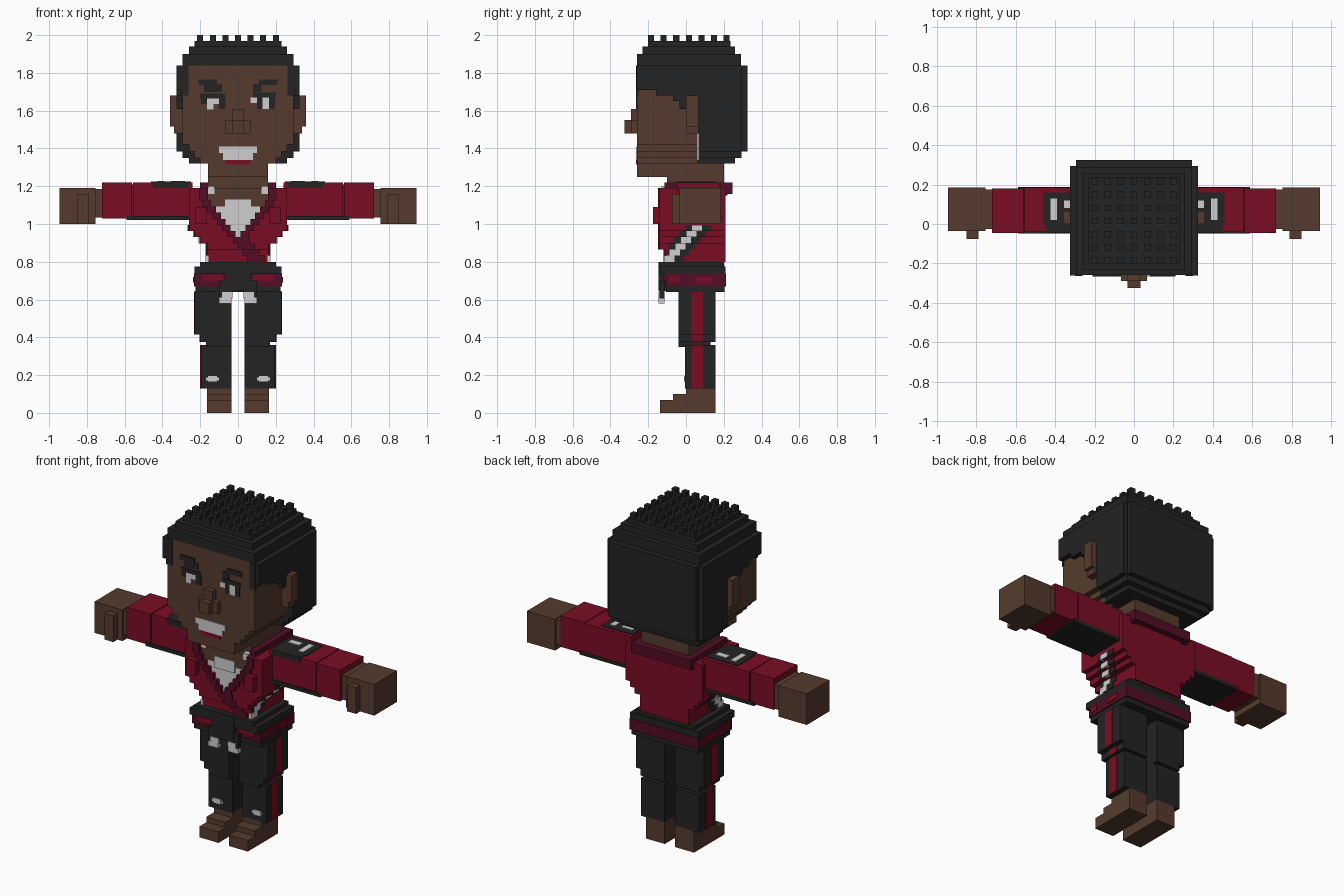
import bpy, bmesh

def material(name, rgb):
    m = bpy.data.materials.new(name)
    m.diffuse_color = (*rgb, 1)
    return m

SKIN = material("brown skin", (0.092, 0.044, 0.026))
BLACK = material("soft black", (0.017, 0.017, 0.017))
RED = material("crimson cloth", (0.195, 0.004, 0.017))
MAROON = material("dark maroon", (0.085, 0.004, 0.017))
WHITE = material("off white", (0.62, 0.62, 0.62))

def part(name, mat, boxes, mirror=False):
    """One mesh from boxes (x0, x1, y0, y1, z0, z1), optionally mirrored in x."""
    bm = bmesh.new()
    if mirror:
        boxes = list(boxes) + [(-b[1], -b[0], *b[2:]) for b in boxes]
    for x0, x1, y0, y1, z0, z1 in boxes:
        vs = bmesh.ops.create_cube(bm, size=1)["verts"]
        for v in vs:
            v.co.x = x1 if v.co.x > 0 else x0
            v.co.y = y1 if v.co.y > 0 else y0
            v.co.z = z1 if v.co.z > 0 else z0
    me = bpy.data.meshes.new(name)
    bm.to_mesh(me)
    bm.free()
    me.materials.append(mat)
    ob = bpy.data.objects.new(name, me)
    bpy.context.collection.objects.link(ob)
    return ob

# Head: skull with stepped jaw, neck, nose and ears
part("head", SKIN, [
    (-.295, .295, -.26, .06, 1.42, 1.84),
    (-.26, .26, -.26, .06, 1.385, 1.42),
    (-.23, .23, -.26, .06, 1.35, 1.385),
    (-.20, .20, -.26, .06, 1.32, 1.35),
    (-.16, .16, -.26, -.06, 1.25, 1.32)])
part("neck", SKIN, [(-.16, .16, -.10, .20, 1.10, 1.34)])
part("nose", SKIN, [(-.065, .065, -.29, -.25, 1.48, 1.55),
                    (-.032, .032, -.325, -.25, 1.48, 1.55),
                    (-.032, .032, -.29, -.25, 1.55, 1.61)])
part("ears", SKIN, [(.28, .36, 0, .065, 1.515, 1.68),
                    (.28, .34, 0, .065, 1.48, 1.515)], True)

# Hair: crown steps, back block, side panels with a stepped hairline
part("hair_crown", BLACK, [
    (-.325, .325, -.23, .29, 1.71, 1.84),
    (-.295, .295, -.26, .29, 1.84, 1.90),
    (-.26, .26, -.23, .26, 1.90, 1.94),
    (-.23, .23, -.20, .235, 1.94, 1.97)])
part("hair_back", BLACK, [
    (-.325, .325, .065, .295, 1.385, 1.84),
    (-.295, .295, .065, .325, 1.385, 1.84),
    (-.295, .295, .065, .295, 1.35, 1.385),
    (-.26, .26, .065, .26, 1.32, 1.35)])
part("hair_sides", BLACK, [
    (.29, .325, -.262, -.16, 1.71, 1.84),
    (.29, .325, -.16, .07, 1.68, 1.84),
    (.29, .325, -.07, .07, 1.65, 1.68),
    (.29, .325, -.035, 0, 1.61, 1.65),
    (.262, .30, -.264, -.25, 1.68, 1.84)], True)
part("hair_studs", BLACK, [
    (cx - .016, cx + .016, cy - .001, cy + .031, 1.96, 2.0)
    for cx in [i * .0667 for i in range(-3, 4)]
    for cy in [j * .0667 for j in range(-3, 4)]])

# Face details as thin plates
F0, F1 = -.266, -.258
part("eyebrows", BLACK, [
    (-.21, -.11, F0, F1, 1.735, 1.765), (-.13, -.085, F0, F1, 1.70, 1.74),
    (-.18, -.13, F0, F1, 1.70, 1.735),
    (.11, .21, F0, F1, 1.735, 1.765), (.08, .125, F0, F1, 1.70, 1.74)])
part("eye_lines", BLACK, [
    (-.20, -.07, F0, F1, 1.665, 1.69), (-.195, -.165, F0, F1, 1.635, 1.67),
    (-.10, -.065, F0, F1, 1.61, 1.67), (.08, .20, F0, F1, 1.67, 1.695),
    (.10, .13, F0, F1, 1.61, 1.67), (.165, .195, F0, F1, 1.61, 1.67)])
part("eye_whites", WHITE, [
    (-.165, -.10, F0, F1, 1.635, 1.665), (-.165, -.13, F0, F1, 1.605, 1.635),
    (.065, .10, F0, F1, 1.64, 1.67), (.13, .165, F0, F1, 1.61, 1.67)])
part("teeth", WHITE, [(-.10, .10, F0, F1, 1.375, 1.41),
                      (-.08, .08, F0, F1, 1.34, 1.375)])
part("lower_lip", RED, [(-.065, .065, F0, F1, 1.315, 1.34)])

# Torso rows: jacket, crossing lapels, shirt and striped flanks
STEP = .0325
jacket, lapels, shirt, chest, flank, stripe = [], [], [], [], [], []
for i in range(12):
    z0 = .80 + i * STEP
    z1, z = z0 + STEP, z0 + STEP / 2
    outer = .165 if z < .90 else .20 if z < .935 else .23 if z < .97 else .26
    front = -.11 if z < .85 else -.14
    gap = min(.16, max(0, (z - .93) * .8))
    jacket.append((-outer, outer, -.08, .21, z0, z1))
    if gap > 0:
        for s in (-1, 1):
            a, b = sorted((s * gap, s * outer))
            jacket.append((a, b, front, -.07, z0, z1))
            a, b = sorted((s * gap, s * (gap + .045)))
            lapels.append((a, b, front - .008, -.07, z0, z1))
        (shirt if z < 1.10 else chest).append((-gap, gap, -.125, -.07, z0, z1))
    else:
        jacket.append((-outer, outer, front, -.07, z0, z1))
        c = (.93 - z) * .8
        lapels.append((c - .04, c + .05, front - .008, -.07, z0, z1))
    if z < 1.0:
        y = -.06 + (z - .85) * .9
        flank.append((outer - .01, outer + .004, max(y - .06, -.10), y + .08, z0, z1))
        stripe.append((outer - .01, outer + .008, y - .025, y + .03, z0, z1))
part("jacket", RED, jacket)
part("lapels", MAROON, lapels)
part("shirt", WHITE, shirt + [(-.07, .07, -.132, -.10, 1.06, 1.13)])
part("chest_skin", SKIN, chest)
part("flank_panels", BLACK, flank, True)
part("flank_stripes", WHITE, stripe, True)
part("chest_folds", RED, [(.165, .225, -.175, -.13, 1.0, 1.09)], True)
part("collar", MAROON, [(.16, .20, -.115, .22, 1.15, 1.22),
                        (0, .20, .20, .245, 1.16, 1.22)], True)
part("shirt_straps", WHITE, [(.125, .158, -.13, -.10, 1.16, 1.20)], True)

# Arms: sleeves with dark panels and white patches, then hands
part("sleeves", RED, [(.24, .555, -.04, .185, 1.025, 1.22),
                      (.56, .72, -.045, .18, 1.03, 1.22),
                      (.55, .565, -.03, .17, 1.04, 1.21)], True)
part("sleeve_top_panels", BLACK, [(.25, .46, -.005, .16, 1.21, 1.224),
                                  (.262, .45, -.044, .0, 1.19, 1.224)], True)
part("sleeve_under_panels", BLACK, [(.262, .59, -.049, .187, 1.021, 1.042)], True)
part("sleeve_patches", WHITE, [(.39, .425, .02, .13, 1.215, 1.228),
                               (.28, .355, .08, .12, 1.215, 1.228)], True)
part("hands", SKIN, [(.755, .945, -.035, .185, 1.0, 1.19),
                     (.71, .76, -.025, .175, 1.035, 1.185),
                     (.79, .85, -.075, -.03, 1.0, 1.16)], True)

# Hips, belt and hanging belt ends
part("hips", BLACK, [(-.20, .20, -.14, .20, .765, .80),
                     (-.23, .23, -.14, .21, .735, .775),
                     (-.225, .225, -.105, .205, .64, .74)])
part("belt", MAROON, [(-.232, .232, -.112, .213, .67, .737)])
part("belt_red_tabs", RED, [(.08, .19, -.118, -.10, .70, .73),
                            (.22, .237, -.09, -.04, .69, .72),
                            (.22, .237, .05, .14, .69, .72)], True)
part("belt_center", BLACK, [(-.07, .07, -.145, -.10, .645, .80)])
part("belt_ends", BLACK, [(.03, .10, -.14, -.115, .605, .70)], True)
part("belt_end_tips", WHITE, [(.035, .10, -.145, -.115, .58, .61),
                              (.03, .085, -.145, -.138, .61, .64)], True)

# Legs with side stripes and knee patches
part("legs", BLACK, [(.035, .23, -.04, .155, .415, .645),
                     (.035, .20, -.04, .155, .375, .415),
                     (.035, .17, -.04, .13, .35, .38),
                     (.035, .197, -.005, .155, .13, .36)], True)
part("leg_stripes", RED, [(.22, .234, .03, .09, .415, .64),
                          (.19, .204, .03, .09, .375, .415),
                          (.19, .201, .03, .09, .13, .36)], True)
part("leg_patches", WHITE, [(.11, .16, -.01, 0, .165, .195),
                            (.10, .17, -.009, 0, .172, .188)], True)

# Stepped feet
part("feet", SKIN, [(.035, .163, 0, .155, 0, .132),
                    (.035, .163, -.07, .01, 0, .10),
                    (.035, .163, -.138, -.06, 0, .067)], True)
